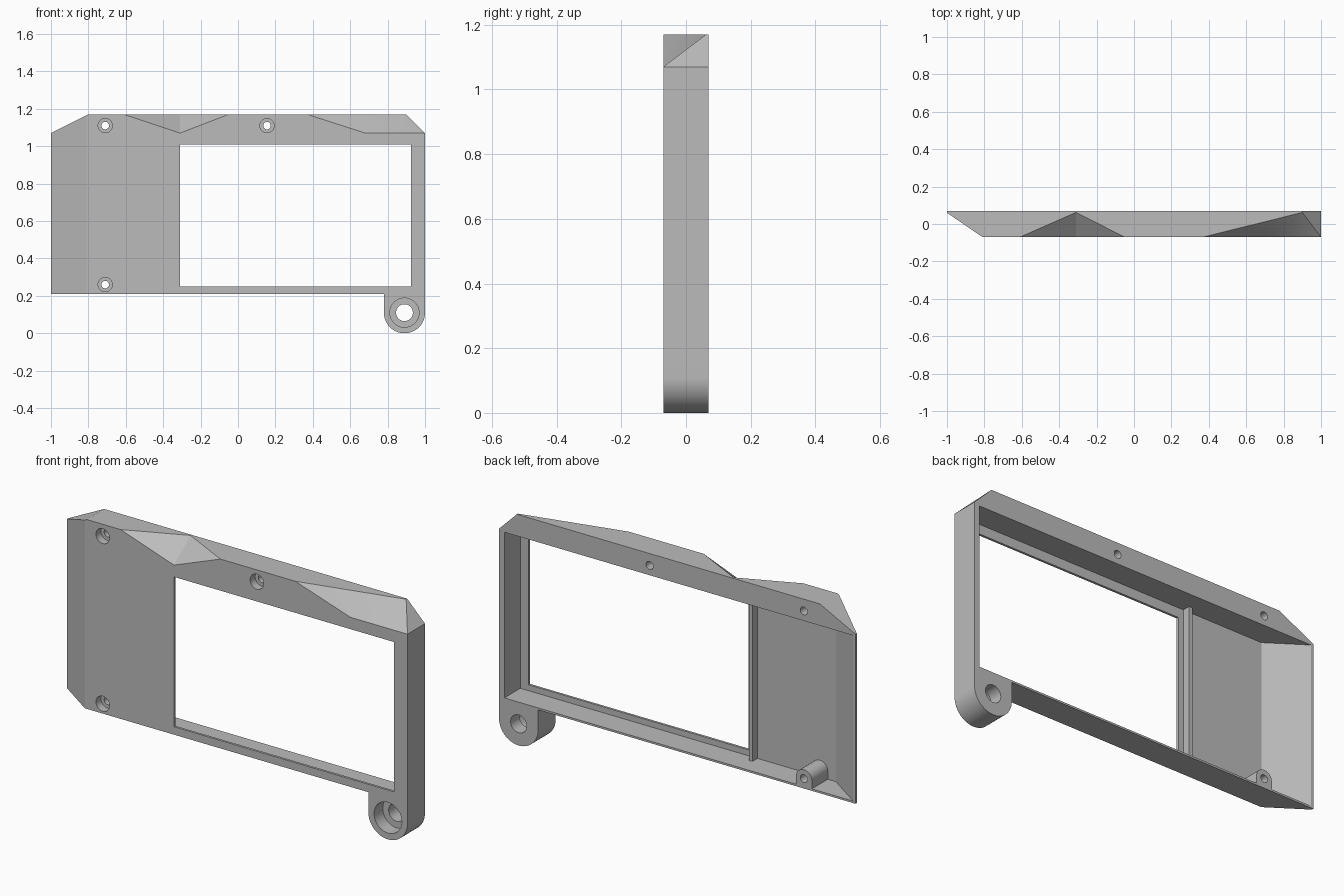
import bpy, bmesh, math
from mathutils import Vector

if "Cube" in bpy.data.objects:
    bpy.data.objects.remove(bpy.data.objects["Cube"], do_unlink=True)

F, B = -0.07, 0.07          # front and back planes
INNER = -0.058              # inside of the thin front plate

grey = bpy.data.materials.new("plain_grey")
grey.use_nodes = True
grey.diffuse_color = (0.5, 0.5, 0.5, 1)
grey.node_tree.nodes["Principled BSDF"].inputs["Base Color"].default_value = (0.5, 0.5, 0.5, 1)


def finish(name, bm):
    bmesh.ops.recalc_face_normals(bm, faces=bm.faces)
    mesh = bpy.data.meshes.new(name)
    bm.to_mesh(mesh)
    bm.free()
    mesh.materials.append(grey)
    obj = bpy.data.objects.new(name, mesh)
    bpy.context.collection.objects.link(obj)
    return obj


def prism(name, profile, a, b, axis="y"):
    """Extrude an (x, z) profile along y, or an (x, y) profile along z."""
    bm = bmesh.new()
    place = (lambda p: (p[0], a, p[1])) if axis == "y" else (lambda p: (p[0], p[1], a))
    face = bm.faces.new([bm.verts.new(place(p)) for p in profile])
    ext = bmesh.ops.extrude_face_region(bm, geom=[face])["geom"]
    move = (0, b - a, 0) if axis == "y" else (0, 0, b - a)
    bmesh.ops.translate(bm, vec=move, verts=[v for v in ext if isinstance(v, bmesh.types.BMVert)])
    return finish(name, bm)


def rect(x0, x1, z0, z1):
    return [(x0, z0), (x1, z0), (x1, z1), (x0, z1)]


def arc(x, z, r, start=0, end=360, n=48):
    count = n if end - start == 360 else n + 1
    angles = [math.radians(start + (end - start) * i / n) for i in range(count)]
    return [(x + r * math.cos(t), z + r * math.sin(t)) for t in angles]


def facet_cutter(name, points):
    """Sweep the removed corner outwards so that it clears the body."""
    bm = bmesh.new()
    for p in points:
        for s in (0, 0.1):
            bm.verts.new(Vector(p) + Vector((0, -s, s)))
    hull = bmesh.ops.convex_hull(bm, input=bm.verts)
    inner = {v for v in hull["geom_interior"] if isinstance(v, bmesh.types.BMVert)}
    bmesh.ops.delete(bm, geom=list(inner), context="VERTS")
    return finish(name, bm)


def combine(target, tool, operation="DIFFERENCE"):
    tool.hide_render = True
    mod = target.modifiers.new(tool.name, "BOOLEAN")
    mod.operation, mod.solver, mod.object = operation, "EXACT", tool
    bpy.context.view_layer.update()
    result = bpy.data.meshes.new_from_object(
        target.evaluated_get(bpy.context.evaluated_depsgraph_get()))
    target.modifiers.clear()
    target.data = result
    bpy.data.objects.remove(tool, do_unlink=True)


# Outer frame with clipped top corners and rounded hinge lug
outline = [(-1, 0.21), (-1, 1.07), (-0.8, 1.17), (0.9, 1.17), (1, 1.07)]
lug = arc(0.89, 0.11, 0.11, -180, 0)
frame = prism("frame", outline + lug[::-1] + [(0.78, 0.21)], F, B)

# Slanted left end
combine(frame, prism("end_cutter", [(-1.19, 0.19), (-0.62, -0.2), (-1.19, -0.2)], -0.1, 1.3, "z"))

# Faceted dents along the top front edge
combine(frame, facet_cutter("middle_dent", [
    (-0.61, F, 1.17), (-0.31, F, 1.07), (-0.05, F, 1.17), (-0.31, 0.062, 1.17)]))
combine(frame, facet_cutter("corner_dent", [
    (0.37, F, 1.17), (0.68, F, 1.07), (1.1, F, 1.07), (0.9, 0.062, 1.17), (1.1, 0.062, 1.17)]))

# Hollow back, following the slanted end
combine(frame, prism("pocket", [
    (-0.8, INNER), (0.97, INNER), (0.97, 0.1), (-1.031, 0.1)], 0.22, 1.06, "z"))

# Rib beside the window and screw boss on the floor
combine(frame, prism("rib", rect(-0.36, -0.34, 0.215, 1.065), INNER - 0.005, -0.018), "UNION")
boss = arc(-0.71, 0.26, 0.045, 0, 180, 24) + [(-0.755, 0.215), (-0.665, 0.215)]
combine(frame, prism("boss", boss, INNER - 0.005, B), "UNION")

# Window opening
combine(frame, prism("window", rect(-0.31, 0.925, 0.25, 1.01), -0.2, 0.0))

# Counterbored screw holes and hinge hole: x, z, wide radius, narrow radius, depth
for x, z, wide, narrow, depth in [(-0.71, 0.26, 0.038, 0.02, 0.04), (-0.71, 1.11, 0.038, 0.02, 0.04),
                                  (0.155, 1.11, 0.038, 0.02, 0.04), (0.89, 0.11, 0.078, 0.045, 0.07)]:
    combine(frame, prism("counterbore", arc(x, z, wide), -0.2, F + depth))
    combine(frame, prism("through_hole", arc(x, z, narrow), -0.2, 0.2))

# Smooth round parts, keep edges sharp
bpy.ops.object.select_all(action="DESELECT")
frame.select_set(True)
bpy.context.view_layer.objects.active = frame
bpy.ops.object.shade_smooth_by_angle(angle=math.radians(20))
